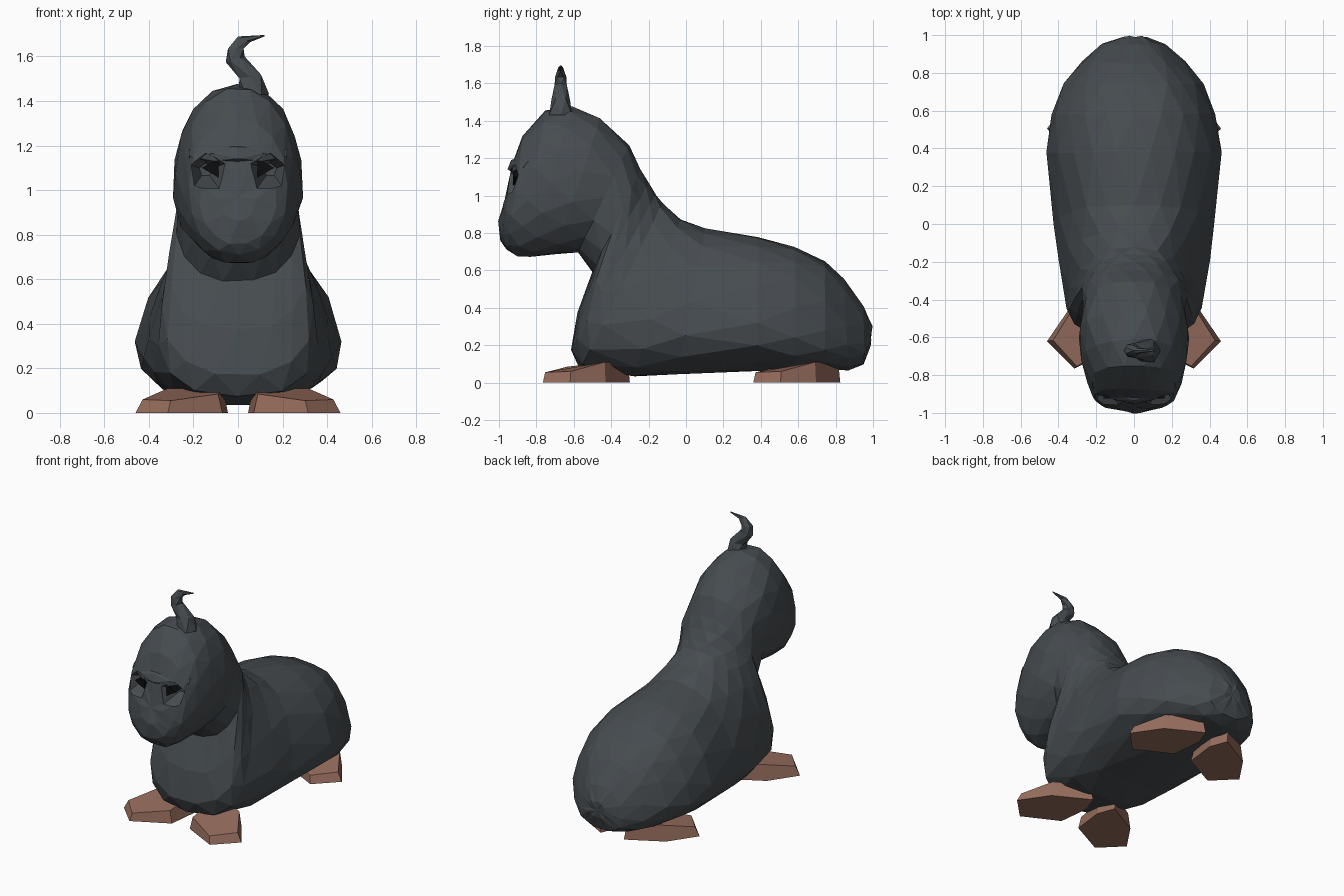
import bpy, bmesh, math, random
from mathutils import Vector, Matrix

if "Cube" in bpy.data.objects:
    bpy.data.objects.remove(bpy.data.objects["Cube"])

random.seed(4)

def material(name, rgb):
    m = bpy.data.materials.new(name)
    m.diffuse_color = (*rgb, 1)
    m.use_nodes = True
    m.node_tree.nodes["Principled BSDF"].inputs["Base Color"].default_value = m.diffuse_color
    return m

FUR = material("fur", (0.062, 0.072, 0.08))
SKIN = material("skin", (0.31, 0.155, 0.11))
BLACK = material("black", (0.004, 0.004, 0.004))

def finish(name, bm, mat):
    bmesh.ops.recalc_face_normals(bm, faces=bm.faces)
    me = bpy.data.meshes.new(name)
    bm.to_mesh(me)
    bm.free()
    me.materials.append(mat)
    ob = bpy.data.objects.new(name, me)
    bpy.context.collection.objects.link(ob)
    return ob

def loft(name, sections, n, mat, jitter=0.0):
    """Skin of rings; each section = (point a, point b, side vector, skew)."""
    bm = bmesh.new()
    rings = []
    for i, (a, b, w, skew) in enumerate(sections):
        a, b, w = Vector(a), Vector(b), Vector(w)
        p, ring = 2.15 + 1.5 * skew, []
        for k in range(n):
            t = 2 * math.pi * (k + (i % 2) / 2) / n
            u = math.copysign(abs(math.cos(t)) ** (2 / p), math.cos(t))
            v = math.copysign(abs(math.sin(t)) ** (2 / p), math.sin(t)) * (1 - skew * u)
            j = Vector([random.uniform(-jitter, jitter) for _ in "xyz"])
            ring.append(bm.verts.new((a + b) / 2 + (a - b) / 2 * u + w * v + j))
        rings.append(ring)
    # alternate rings are turned half a step, so the skin is a triangle lattice
    for i, (r, s) in enumerate(zip(rings, rings[1:])):
        for k in range(n):
            m = (k + 1) % n
            c, d = (s[k], r[m]) if i % 2 == 0 else (s[m], r[k])
            bm.faces.new((r[k], r[m], c))
            bm.faces.new((d, s[m], s[k]))
    caps = [bm.faces.new(rings[0]), bm.faces.new(rings[-1])]
    bmesh.ops.poke(bm, faces=caps)
    return finish(name, bm, mat)

# Body, neck and head from rump to face: (top y, z, bottom y, z, half width)
S = [(.995, .31, .985, .19, .06), (.95, .41, .95, .1, .16), (.85, .55, .87, .07, .26),
     (.74, .65, .74, .07, .35), (.58, .73, .58, .065, .415), (.38, .78, .38, .06, .44),
     (.1, .82, -.04, .04, .4), (-.03, .88, -.28, .025, .38), (-.12, .96, -.57, .07, .34),
     (-.16, 1.01, -.615, .17, .325), (-.2, 1.07, -.58, .37, .305), (-.24, 1.14, -.5, .59, .28),
     (-.3, 1.27, -.58, .7, .27), (-.46, 1.415, -.7, .685, .295), (-.61, 1.475, -.83, .67, .28),
     (-.75, 1.46, -.9, .67, .25), (-.87, 1.32, -.96, .71, .22), (-.925, 1.18, -.99, .76, .17),
     (-.945, 1.07, -1, .86, .08)]
body = loft("body", [((0, a, b), (0, c, d), (w, 0, 0), max(0.02, 0.27 - 0.4 * d))
                     for a, b, c, d, w in S], 16, FUR, 0.005)

def facing(x, y, z, turn):
    """Places a cone with its axis pointing out of the face."""
    return Matrix.Translation((x, y, z)) @ Matrix.Rotation(math.pi / 2, 4, 'X') @ Matrix.Rotation(turn, 4, 'Z')

# Eye sockets: cones cut into the face
bm = bmesh.new()
for s in (-1, 1):
    bmesh.ops.create_cone(bm, cap_ends=True, segments=5, radius1=0.03, radius2=0.11,
                          depth=0.14, matrix=facing(s * 0.145, -0.90, 1.09, 0))
cutter = finish("socket_cutter", bm, FUR)
cutter.hide_render = True
mod = body.modifiers.new("sockets", 'BOOLEAN')
mod.operation, mod.object, mod.solver = 'DIFFERENCE', cutter, 'EXACT'
bpy.context.view_layer.objects.active = body
bpy.ops.object.modifier_apply(modifier=mod.name)
bpy.data.objects.remove(cutter)

# Brow ridge arched across the face
brow = []
for k in range(-2, 3):
    h = 0.045 - 0.005 * k * k
    y = -0.913 + 0.017 * k * k
    brow.append(((k * 0.11, y + 0.025, 1.165 + h), (k * 0.11, y - 0.01, 1.165 - h), (0, h, 0), 0))
loft("brow", brow, 6, FUR)

# Eyes (small black wedges)
for s, side in ((-1, "left"), (1, "right")):
    bm = bmesh.new()
    bmesh.ops.create_cone(bm, cap_ends=True, segments=3, radius1=0.04, radius2=0.05,
                          depth=0.08, matrix=facing(s * 0.112, -0.885, 1.1, -s * math.pi / 2))
    finish("eye_" + side, bm, BLACK)

# Curled tuft: (left x, z, right x, z, half depth)
T = [(0, 1.43, .14, 1.43, .07), (0, 1.5, .11, 1.52, .05), (-.055, 1.575, .03, 1.6, .037),
     (-.05, 1.635, .03, 1.635, .03), (0, 1.69, .055, 1.665, .015), (.12, 1.697, .12, 1.69, .003)]
loft("tuft", [((a, -0.67, b), (c, -0.67, d), (0, w, 0), 0) for a, b, c, d, w in T], 6, FUR)

# Feet: bevelled wedges splayed outwards; outline (x, y, top height)
F = [(.46, -.62, .06), (.315, -.765, .055), (.07, -.64, .085),
     (.045, -.42, .11), (.09, -.3, .11), (.33, -.43, .11)]
cx, cy = sum(p[0] for p in F) / 6, sum(p[1] for p in F) / 6

def foot(name, side, dy):
    bm = bmesh.new()
    low = [bm.verts.new((side * x, y + dy, 0)) for x, y, z in F]
    top = [bm.verts.new((side * (cx + (x - cx) * 0.87), cy + (y - cy) * 0.95 + dy, z)) for x, y, z in F]
    bm.faces.new(low)
    bm.faces.new(top)
    for k in range(6):
        m = (k + 1) % 6
        bm.faces.new((low[k], low[m], top[m], top[k]))
    finish(name, bm, SKIN)

for s, side in ((-1, "left"), (1, "right")):
    foot("front_foot_" + side, s, 0)
    foot("hind_foot_" + side, s, 1.125)
